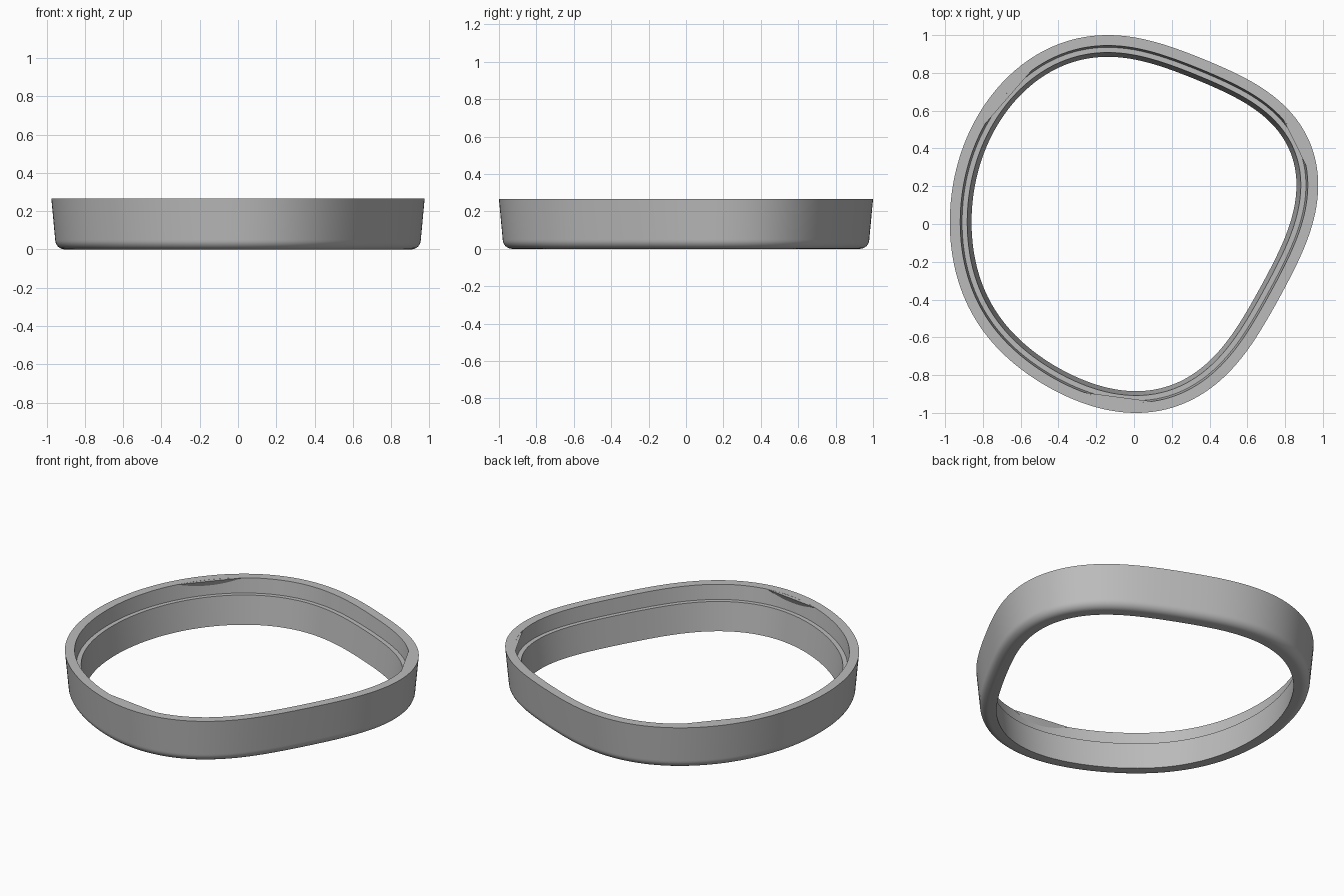
import bpy, bmesh, math
from mathutils import Vector

cube = bpy.data.objects.get("Cube")
if cube:
    bpy.data.objects.remove(cube, do_unlink=True)

HEIGHT = 0.265
STEPS = 192

grey = bpy.data.materials.new("plain grey")
grey.use_nodes = True
grey.diffuse_color = (0.5, 0.5, 0.5, 1)
grey.node_tree.nodes["Principled BSDF"].inputs["Base Color"].default_value = (0.5, 0.5, 0.5, 1)

# Outer outline control points, counter-clockwise from the right
CONTROL = [(0.97, 0.18), (0.94, 0.4), (0.82, 0.6), (0.61, 0.75), (0.35, 0.88), (0.08, 0.97),
           (-0.17, 1.0), (-0.43, 0.95), (-0.71, 0.74), (-0.9, 0.41), (-0.975, 0.03),
           (-0.93, -0.29), (-0.8, -0.56), (-0.57, -0.79), (-0.27, -0.94), (0.05, -1.0),
           (0.27, -0.95), (0.46, -0.81), (0.63, -0.6), (0.78, -0.35), (0.89, -0.1)]


def smooth_outline():
    """Smooth closed curve: the low harmonics of the polar radius, by least error."""
    pts = sorted((math.atan2(y, x) % math.tau, math.hypot(x, y)) for x, y in CONTROL)
    ext = [(pts[-1][0] - math.tau, pts[-1][1])] + pts + [(pts[0][0] + math.tau, pts[0][1])]
    angles = [math.tau * i / STEPS for i in range(STEPS)]
    radii = []
    for a in angles:
        (a0, r0), (a1, r1) = next((p, q) for p, q in zip(ext, ext[1:]) if p[0] <= a <= q[0])
        radii.append(r0 + (r1 - r0) * (a - a0) / (a1 - a0))
    smooth = [sum(radii) / STEPS] * STEPS
    for k in range(1, 7):
        c = 2 / STEPS * sum(r * math.cos(k * a) for r, a in zip(radii, angles))
        s = 2 / STEPS * sum(r * math.sin(k * a) for r, a in zip(radii, angles))
        smooth = [v + c * math.cos(k * a) + s * math.sin(k * a) for v, a in zip(smooth, angles)]
    out = [Vector((r * math.cos(a), r * math.sin(a))) for r, a in zip(smooth, angles)]
    # Fit the outline to its exact extents
    for axis, half in ((0, 0.975), (1, 1.0)):
        lo, hi = min(p[axis] for p in out), max(p[axis] for p in out)
        for p in out:
            p[axis] = (p[axis] - (lo + hi) / 2) * 2 * half / (hi - lo)
    return out


outline = smooth_outline()
inward = []
for i in range(STEPS):
    t = (outline[(i + 1) % STEPS] - outline[i - 1]).normalized()
    inward.append(Vector((-t.y, t.x)))


def finish(bm, name):
    bmesh.ops.recalc_face_normals(bm, faces=bm.faces)
    mesh = bpy.data.meshes.new(name)
    bm.to_mesh(mesh)
    bm.free()
    mesh.materials.append(grey)
    obj = bpy.data.objects.new(name, mesh)
    bpy.context.collection.objects.link(obj)
    return obj


# Wall section as (inset, height): tapered wall, rounded foot, inner ledge, flat rim
section = [(0, HEIGHT)]
for i in range(9):
    a = math.pi / 2 * i / 8
    section.append((0.07 - 0.05 * math.cos(a), 0.05 - 0.05 * math.sin(a)))
section += [(0.115, 0), (0.092, 0.175), (0.065, 0.175), (0.055, HEIGHT)]

bm = bmesh.new()
loops = [[bm.verts.new((*(p + n * inset), z)) for p, n in zip(outline, inward)]
         for inset, z in section]
for j, loop in enumerate(loops):
    after = loops[(j + 1) % len(loops)]
    for i in range(STEPS):
        k = (i + 1) % STEPS
        bm.faces.new((loop[i], loop[k], after[k], after[i]))
ring = finish(bm, "ring_wall")
bpy.context.view_layer.objects.active = ring
ring.select_set(True)
bpy.ops.object.shade_smooth_by_angle(angle=math.radians(30))


# Snap tabs: wedges bridging the rim's inner edge, tapering back into the wall
def nearest(angle):
    i = round(math.radians(angle) / math.tau * STEPS) % STEPS
    return outline[i] + inward[i] * 0.055


def snap_tab(name, start, end):
    a, b = nearest(start), nearest(end)
    t = (b - a).normalized()
    out = Vector((t.y, -t.x))
    top, low = HEIGHT - 0.0005, HEIGHT - 0.07
    bm = bmesh.new()
    ends = [[bm.verts.new((*(p + out * d), z)) for d, z in ((0, top), (0.035, top), (0.035, low))]
            for p in (a, b)]
    bm.faces.new(ends[0])
    bm.faces.new(ends[1])
    for i in range(3):
        k = (i + 1) % 3
        bm.faces.new((ends[0][i], ends[0][k], ends[1][k], ends[1][i]))
    finish(bm, name)


snap_tab("snap_tab_left", 18, 35)
snap_tab("snap_tab_back_right", 123, 146)
snap_tab("snap_tab_front", 253, 276)
